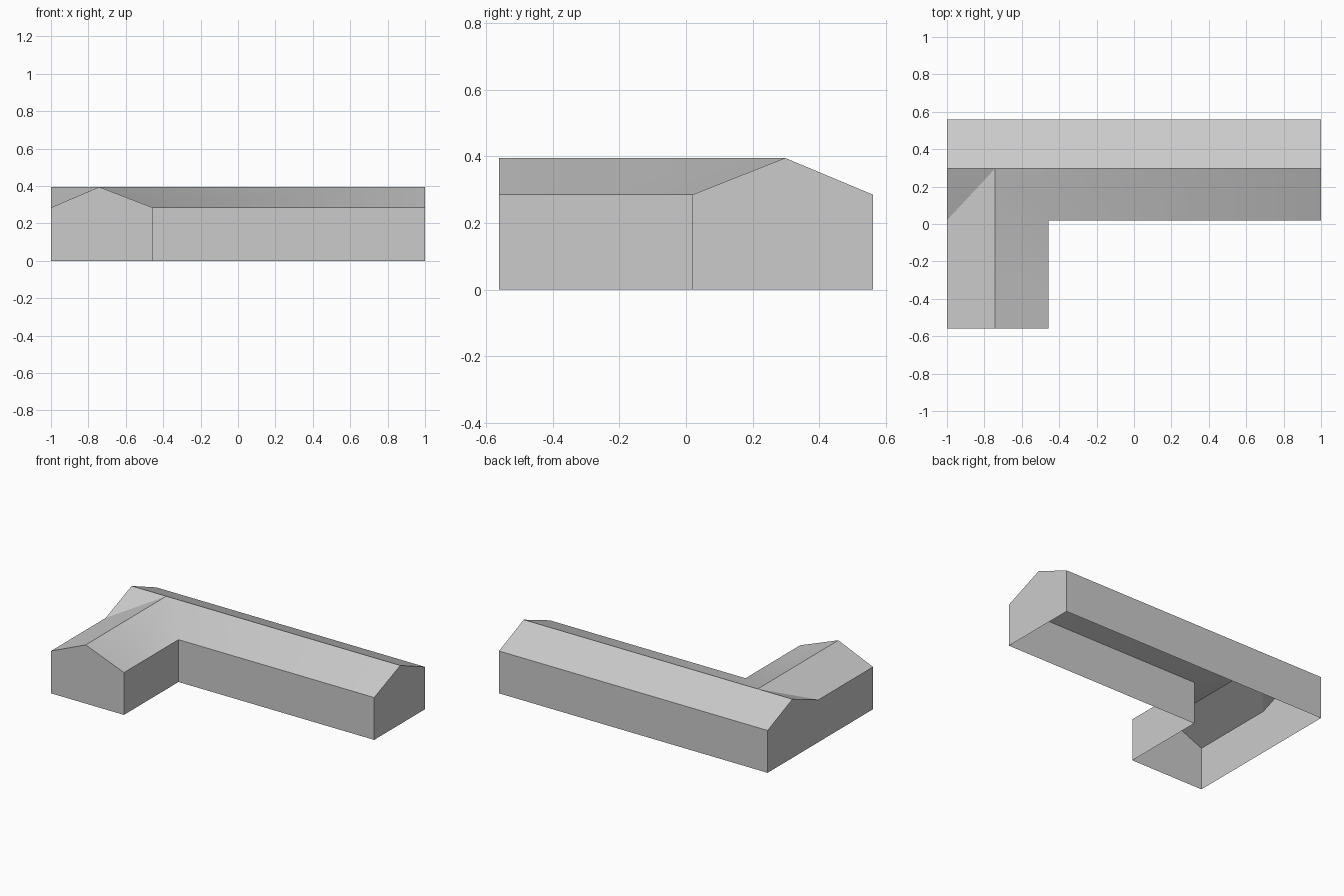
import bpy, bmesh, math

if "Cube" in bpy.data.objects:
    bpy.data.objects.remove(bpy.data.objects["Cube"])

EAVE, TOP = 0.285, 0.395
Y0, Y1, YI, YR = -0.56, 0.56, 0.02, 0.297     # front, back, inner corner, main ridge
X0, X1, XI, XR = -1.0, 1.0, -0.457, -0.742    # left, right, inner corner, wing ridge

grey = bpy.data.materials.new("light grey")
grey.diffuse_color = (0.6, 0.6, 0.6, 1)
grey.use_nodes = True
grey.node_tree.nodes["Principled BSDF"].inputs["Base Color"].default_value = grey.diffuse_color


def build(name, faces):
    """Make an open shell from corner loops, welding shared corners."""
    bm = bmesh.new()
    for loop in faces:
        bm.faces.new([bm.verts.new(p) for p in loop])
    bmesh.ops.remove_doubles(bm, verts=bm.verts, dist=1e-4)
    me = bpy.data.meshes.new(name)
    bm.to_mesh(me)
    bm.free()
    me.materials.append(grey)
    ob = bpy.data.objects.new(name, me)
    bpy.context.collection.objects.link(ob)
    return ob


# Walls: follow the L footprint counter-clockwise; gable ends carry peak points
footprint = [(X0, Y0), (XI, Y0), (XI, YI), (X1, YI), (X1, Y1), (X0, Y1)]
peaks = {0: [(XR, Y0, TOP)],
         3: [(X1, YR, TOP)],
         5: [(X0, YR, TOP), (X0, YI, EAVE)]}
walls = []
for i, a in enumerate(footprint):
    b = footprint[(i + 1) % len(footprint)]
    tops = [(*b, EAVE)] + peaks.get(i, [])[::-1] + [(*a, EAVE)]
    walls.append([(*a, 0), (*b, 0)] + tops)
build("walls", walls)

# Roof: slopes of both wings meeting at the ridge junction
j = (XR, YR, TOP)
left, right = (X0, YR, TOP), (X1, YR, TOP)
front = (XR, Y0, TOP)
valley_l, valley_r = (X0, YI, EAVE), (XI, YI, EAVE)
roof = build("roof", [
    [left, j, right, (X1, Y1, EAVE), (X0, Y1, EAVE)],
    [valley_r, (X1, YI, EAVE), right, j],
    [valley_l, j, left],
    [(X0, Y0, EAVE), front, j, valley_l],
    [(XI, Y0, EAVE), valley_r, j, front],
])

# Soft shading across the right valley only, ridges stay crisp
bpy.context.view_layer.objects.active = roof
roof.select_set(True)
bpy.ops.object.shade_smooth_by_angle(angle=math.radians(30.6))
